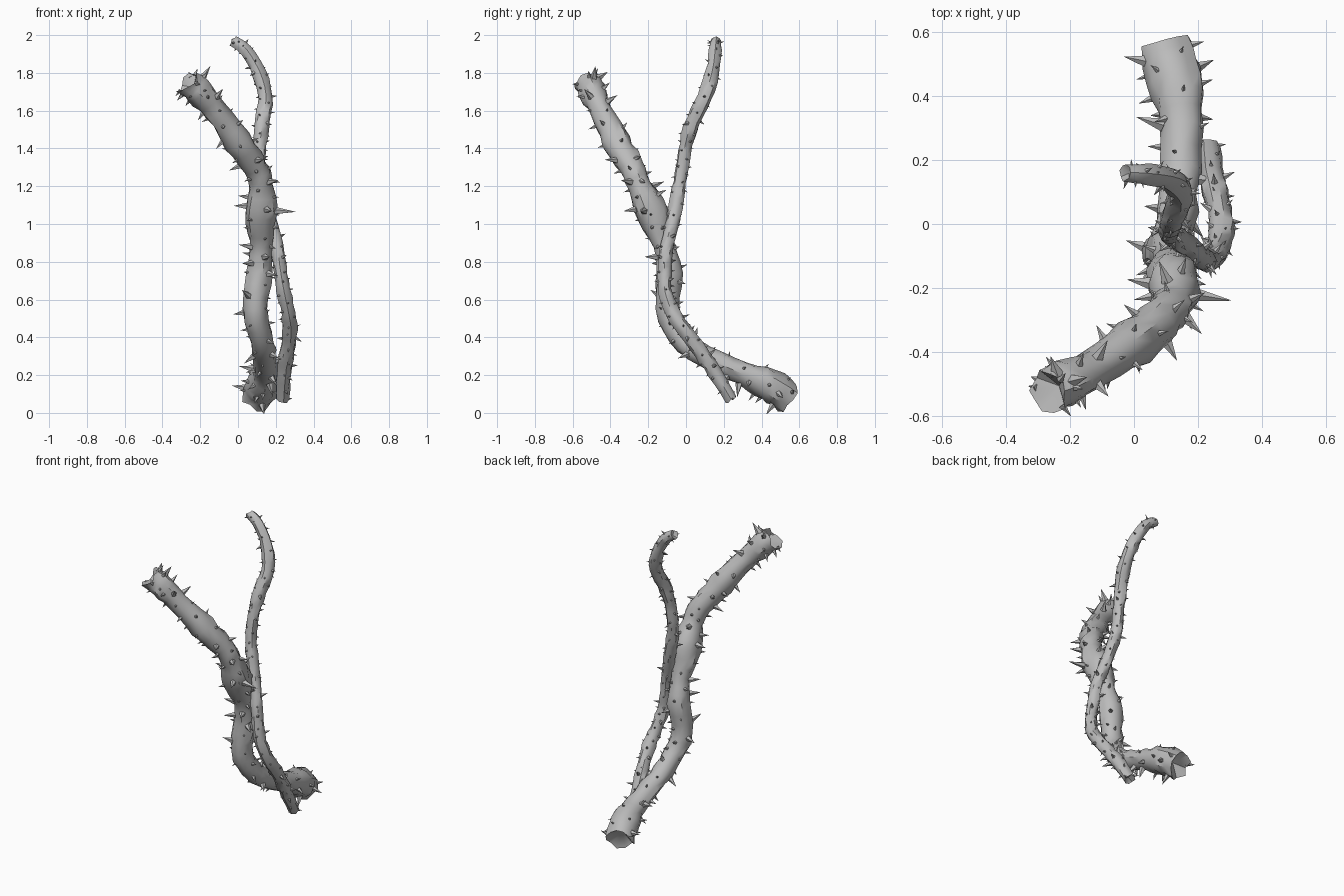
import bpy, bmesh, math, random
from mathutils import Vector, Matrix

random.seed(7)
cube = bpy.data.objects.get("Cube")
if cube:
    bpy.data.objects.remove(cube, do_unlink=True)

bark = bpy.data.materials.new("grey_bark")
bark.use_nodes = True
bark.diffuse_color = (0.5, 0.5, 0.5, 1)
bark.node_tree.nodes["Principled BSDF"].inputs["Base Color"].default_value = (0.5, 0.5, 0.5, 1)

# Stem paths: x, y, z, radius
thick_path = [
    (.10, .535, .09, .088), (.13, .44, .15, .088), (.15, .30, .21, .063),
    (.14, .10, .30, .062), (.12, -.04, .41, .062), (.09, -.095, .55, .062),
    (.11, -.085, .74, .07), (.12, -.12, .89, .055), (.12, -.18, 1.05, .085),
    (.125, -.245, 1.20, .066), (.09, -.29, 1.30, .066), (0, -.37, 1.44, .074),
    (-.12, -.45, 1.60, .06), (-.21, -.495, 1.70, .072), (-.265, -.52, 1.75, .068)]
thin_path = [
    (.235, .24, .07, .035), (.245, .15, .22, .04), (.26, .08, .32, .04),
    (.275, -.01, .44, .04), (.265, -.07, .53, .038), (.24, -.11, .65, .037),
    (.22, -.11, .77, .036), (.205, -.10, .89, .036), (.165, -.065, 1.03, .036),
    (.125, -.04, 1.18, .036), (.11, -.02, 1.30, .035), (.115, 0, 1.42, .035),
    (.13, .04, 1.55, .04), (.145, .10, 1.67, .04), (.11, .14, 1.80, .036),
    (.04, .155, 1.92, .032), (-.03, .16, 1.97, .03)]


def sample_path(path, steps):
    """Smooth spline through the path points."""
    pts = [Vector(p) for p in path]
    pts = [2 * pts[0] - pts[1]] + pts + [2 * pts[-1] - pts[-2]]
    out = []
    for a, b, c, d in zip(pts, pts[1:], pts[2:], pts[3:]):
        for i in range(steps):
            t = i / steps
            out.append((2 * b + (c - a) * t + (2 * a - 5 * b + 4 * c - d) * t * t
                        + (3 * b - a - 3 * c + d) * t ** 3) / 2)
    return out + [pts[-2]]


def finish(bm, name, angle):
    bmesh.ops.recalc_face_normals(bm, faces=bm.faces)
    mesh = bpy.data.meshes.new(name)
    bm.to_mesh(mesh)
    bm.free()
    mesh.materials.append(bark)
    obj = bpy.data.objects.new(name, mesh)
    bpy.context.collection.objects.link(obj)
    bpy.ops.object.select_all(action='DESELECT')
    obj.select_set(True)
    bpy.context.view_layer.objects.active = obj
    bpy.ops.object.shade_smooth_by_angle(angle=math.radians(angle))


def build_stem(name, path, steps, sides):
    """Knobbly tube with hollowed broken ends; returns its rings."""
    samples = sample_path(path, steps)
    bm = bmesh.new()
    frames, rings = [], []
    u = Vector((1, 0, 0))
    for i, s in enumerate(samples):
        centre = s.to_3d()
        ahead = samples[min(i + 1, len(samples) - 1)].to_3d()
        behind = samples[max(i - 1, 0)].to_3d()
        axis = (ahead - behind).normalized()
        u = (u - axis * u.dot(axis)).normalized()
        v = axis.cross(u)
        r = s[3] * random.uniform(.96, 1.05)
        last = i in (0, len(samples) - 1)
        ring = []
        for k in range(sides):
            a = math.tau * k / sides
            side = u * math.cos(a) + v * math.sin(a)
            jag = axis * random.uniform(-.25, .25) * r if last else Vector()
            ring.append(bm.verts.new(centre + side * r * random.uniform(.9, 1.1) + jag))
        rings.append(ring)
        frames.append((centre, axis, u.copy(), v, r))
    for lo, hi in zip(rings, rings[1:]):
        for k in range(sides):
            j = (k + 1) % sides
            bm.faces.new((lo[k], lo[j], hi[j], hi[k]))
    # Hollow the two ends
    for ring, frame, sign in ((rings[0], frames[0], 1), (rings[-1], frames[-1], -1)):
        tip = bm.verts.new(frame[0] + frame[1] * sign * frame[4] * .6)
        for k in range(sides):
            bm.faces.new((ring[k], ring[(k + 1) % sides], tip))
    finish(bm, name, 40)
    return frames


def add_thorn(bm, base, direction, radius, length):
    turn = direction.to_track_quat('Z', 'Y').to_matrix().to_4x4()
    place = Matrix.Translation(base + direction * length * .5) @ turn
    bmesh.ops.create_cone(bm, cap_ends=True, segments=5, radius1=radius,
                          radius2=0, depth=length, matrix=place)


def build_thorns(name, frames, count, size):
    bm = bmesh.new()
    for i in range(count):
        t = (i + random.random()) / count * (len(frames) - 1)
        centre, axis, u, v, r = frames[int(t)]
        nxt = frames[min(int(t) + 1, len(frames) - 1)][0]
        a = i * 2.4 + random.uniform(-.5, .5)
        out = u * math.cos(a) + v * math.sin(a)
        base = centre.lerp(nxt, t % 1) + out * r * .85
        lean = (out + axis * random.uniform(-.4, .4)).normalized()
        scale = size * random.choice((.7, .9, 1, 1.2, 1.6))
        add_thorn(bm, base, lean, scale * .27, scale)
    return bm


thick = build_stem("thick_stem", thick_path, 3, 12)
thin = build_stem("thin_stem", thin_path, 3, 9)

thorns = build_thorns("thick_stem_thorns", thick, 110, .046)
# Large single thorns
for base, direction, length in (((.19, -.22, 1.07), (1, -.17, -.05), .12),
                                ((-.19, -.49, 1.77), (.6, .15, .9), .08),
                                ((-.24, -.47, 1.77), (-.3, .8, .5), .07),
                                ((.09, .31, .23), (-1, .3, .2), .09)):
    add_thorn(thorns, Vector(base), Vector(direction).normalized(), .022, length)
finish(thorns, "thick_stem_thorns", 40)
finish(build_thorns("thin_stem_thorns", thin, 110, .026), "thin_stem_thorns", 40)
